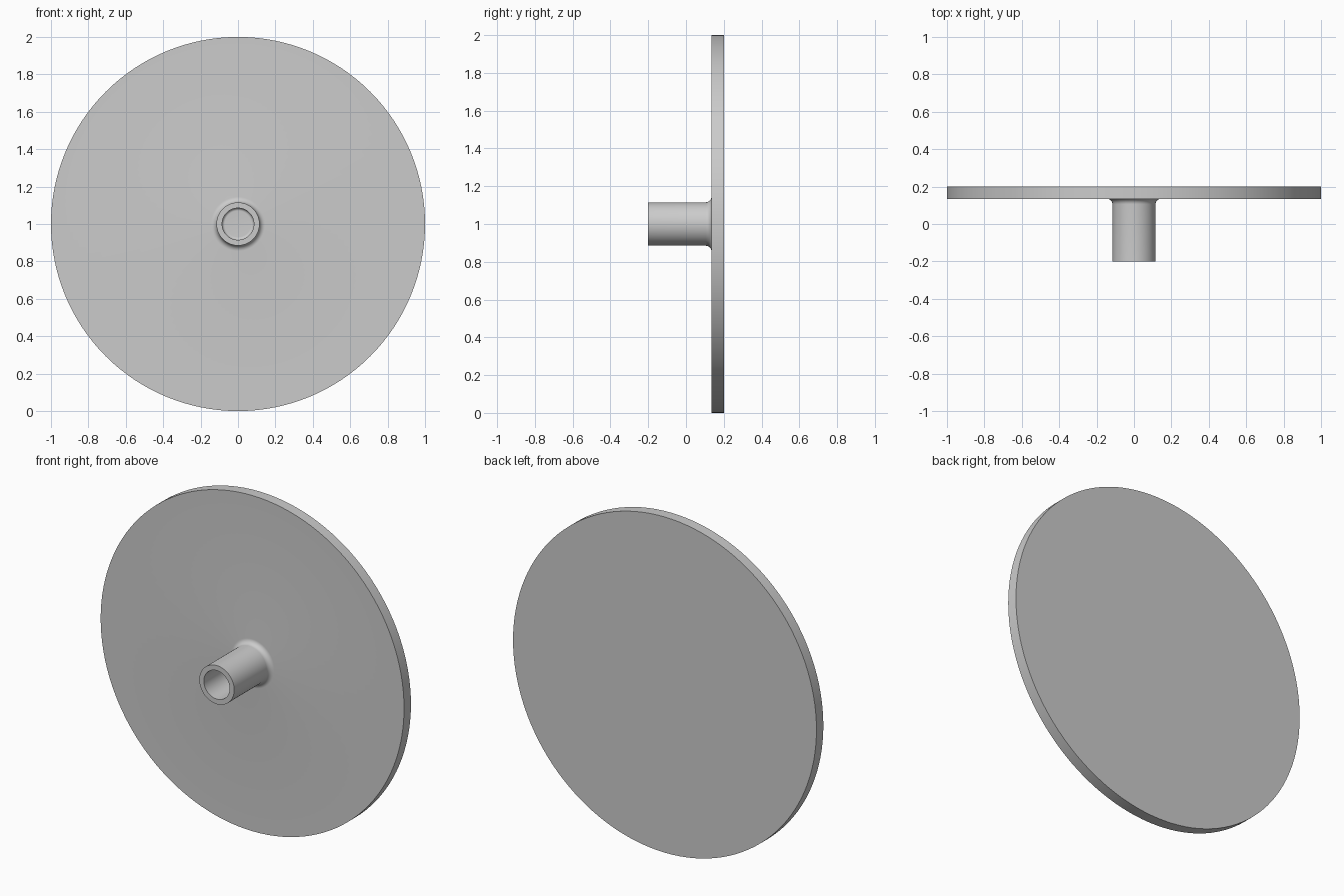
import bpy, bmesh, math
from mathutils import Vector

cube = bpy.data.objects.get("Cube")
if cube:
    bpy.data.objects.remove(cube, do_unlink=True)

# Dimensions
CENTRE = Vector((0, 0, 1))
DISC_R, HUB_R, BORE_R = 1.0, 0.115, 0.085
BACK, FACE, TIP, FLOOR = 0.2, 0.135, -0.2, 0.135
FILLET, BORE_FILLET = 0.03, 0.015
SEGMENTS = 128

grey = bpy.data.materials.new("plain grey")
grey.use_nodes = True
colour = (0.6, 0.6, 0.6, 1)
grey.diffuse_color = colour
grey.node_tree.nodes["Principled BSDF"].inputs["Base Color"].default_value = colour


def arc(r, y, radius, start, end, steps=8):
    """Points of a fillet in the (radius, y) plane, angles in degrees."""
    angles = [math.radians(start + (end - start) * i / steps) for i in range(steps + 1)]
    return [(r + radius * math.cos(a), y + radius * math.sin(a)) for a in angles]


def lathe(name, profile):
    """Revolve a (radius, y) profile around the horizontal y axis."""
    bm = bmesh.new()
    verts = [bm.verts.new(CENTRE + Vector((r, y, 0))) for r, y in profile]
    edges = [bm.edges.new(pair) for pair in zip(verts, verts[1:])]
    bmesh.ops.spin(bm, geom=verts + edges, cent=CENTRE, axis=(0, 1, 0),
                   angle=math.tau, steps=SEGMENTS, use_duplicate=False)
    bmesh.ops.remove_doubles(bm, verts=bm.verts, dist=0.0001)
    bmesh.ops.recalc_face_normals(bm, faces=bm.faces)
    mesh = bpy.data.meshes.new(name)
    bm.to_mesh(mesh)
    bm.free()
    mesh.materials.append(grey)
    obj = bpy.data.objects.new(name, mesh)
    bpy.context.collection.objects.link(obj)
    bpy.ops.object.select_all(action='DESELECT')
    obj.select_set(True)
    bpy.context.view_layer.objects.active = obj
    bpy.ops.object.shade_smooth_by_angle(angle=math.radians(30))
    return obj


# Disc, filleted hub and blind bore in one closed profile
profile = [(0, BACK), (DISC_R, BACK), (DISC_R, FACE)]
profile += arc(HUB_R + FILLET, FACE - FILLET, FILLET, 90, 180)
profile += [(HUB_R, TIP), (BORE_R, TIP)]
profile += arc(BORE_R - BORE_FILLET, FLOOR - BORE_FILLET, BORE_FILLET, 0, 90)
profile += [(0, FLOOR)]
lathe("disc_with_hub", profile)
